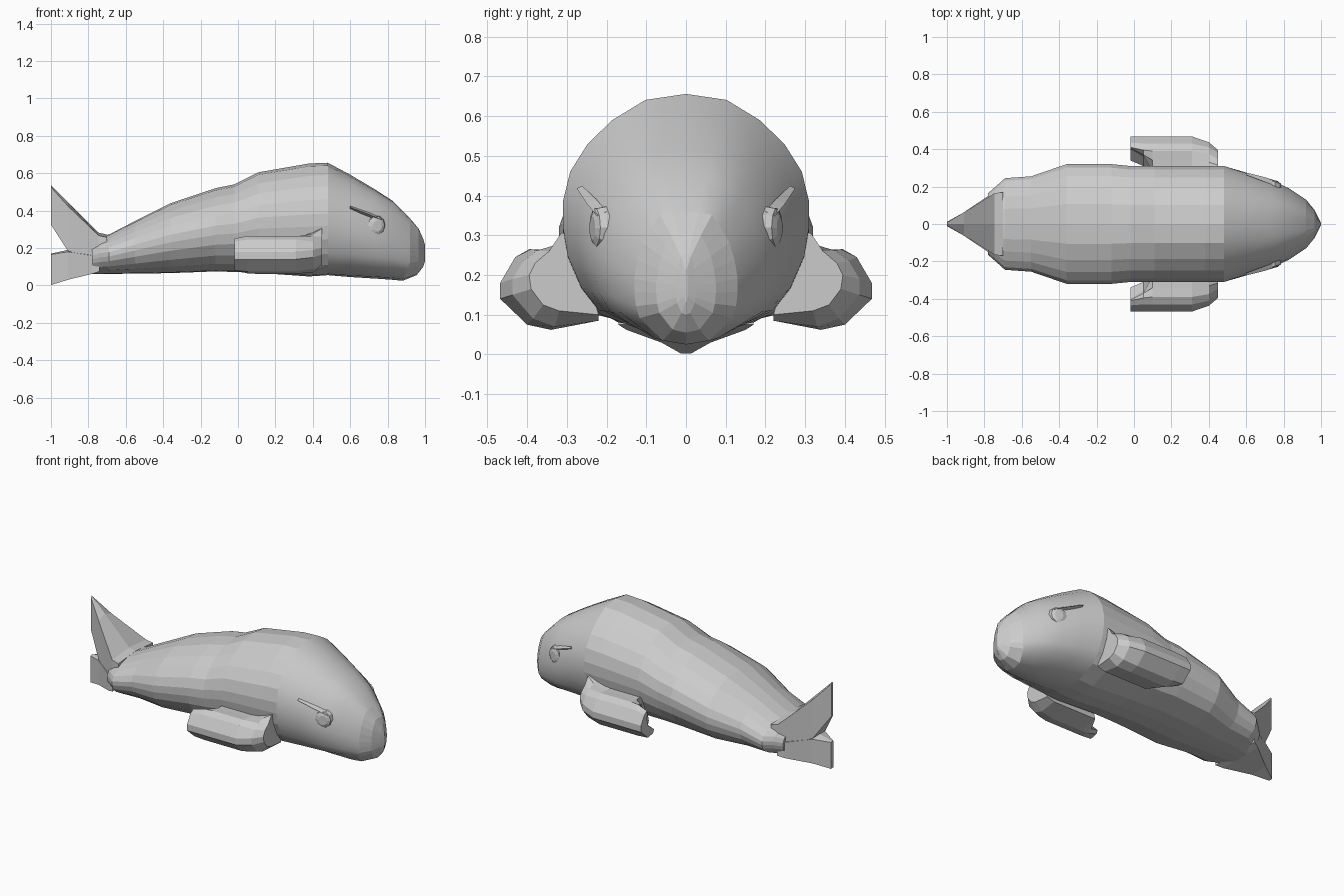
import bpy, bmesh, math
from mathutils import Vector


def loft(name, rings, cap_start=True, cap_end=True, smooth=False, mirror=False):
    """Skin a list of rings holding equal numbers of points."""
    bm = bmesh.new()
    loops = [[bm.verts.new(p) for p in r] for r in rings]
    n = len(loops[0])
    for a, b in zip(loops, loops[1:]):
        for i in range(n):
            j = (i + 1) % n
            bm.faces.new((a[i], a[j], b[j], b[i]))
    if cap_start:
        bm.faces.new(loops[0][::-1])
    if cap_end:
        bm.faces.new(loops[-1])
    bmesh.ops.recalc_face_normals(bm, faces=bm.faces)
    me = bpy.data.meshes.new(name)
    bm.to_mesh(me)
    bm.free()
    ob = bpy.data.objects.new(name, me)
    bpy.context.collection.objects.link(ob)
    if mirror:
        m = ob.modifiers.new("Mirror", 'MIRROR')
        m.use_axis = (False, True, False)
    if smooth:
        for p in me.polygons:
            p.use_smooth = True
    return ob


# Unit half-sections (side, height), from back to belly
BODY = [(0, 1), (.33, .975), (.6, .89), (.8, .79), (.94, .675), (1, .55),
        (1, .44), (.96, .32), (.85, .19), (.7, .09), (.3, .01), (0, 0)]
SNOUT = [(0, 1), (.25, 1), (.5, .98), (.68, .88), (.84, .77), (.94, .64),
         (1, .5), (1, .4), (.97, .29), (.9, .2), (.45, .03), (0, 0)]


def section(x, w, z0, z1, k=0.0, lean=0.0):
    """Full ring at x; k blends body to snout, lean pulls the belly back."""
    half = []
    for (a, b), (c, d) in zip(BODY, SNOUT):
        u, v = a + (c - a) * k, b + (d - b) * k
        half.append((x - lean * max(0, .3 - v) / .3, u * w, z0 + (z1 - z0) * v))
    return half + [(px, -py, pz) for px, py, pz in half[-2:0:-1]]


# Faceted body: x, half width, belly, back
body_data = [(-.78, .165, .06, .24), (-.74, .20, .06, .265), (-.69, .245, .062, .272),
             (-.55, .255, .063, .345), (-.36, .32, .066, .44), (-.12, .32, .075, .52),
             (-.02, .31, .072, .54), (.11, .31, .067, .605), (.38, .31, .048, .652),
             (.48, .31, .055, .656)]
loft("body", [section(*d) for d in body_data], cap_end=False)

# Smooth head
head_data = [(.48, .31, .055, .656, 0), (.60, .275, .045, .592, .25),
             (.73, .238, .037, .515, .5), (.83, .19, .03, .45, .8),
             (.92, .13, .025, .358, 1, .04)]
loft("head", [section(*d) for d in head_data], False, False, smooth=True)

# Faceted snout tapering to an upright ridge
snout_data = [(.92, .13, .025, .358, 1, .04), (.965, .075, .055, .305, 1, .01),
              (.99, .025, .1, .25, 1), (1.0, .004, .13, .215, 1)]
loft("snout", [section(*d) for d in snout_data], cap_start=False)


# Tail fins: wedges in the upright plane
def fin_ring(x, w, z0, z1, roof):
    return [(x, 0, z1), (x, w, z1 - roof), (x, w, z0), (x, 0, z0), (x, -w, z0), (x, -w, z1 - roof)]


loft("upper_tail_fin", [fin_ring(-.70, .17, .13, .272, .015), fin_ring(-.745, .165, .13, .282, .015),
                        fin_ring(-.91, .062, .185, .445, .02), fin_ring(-1, .008, .325, .535, .01)])
loft("lower_tail_fin", [fin_ring(-.74, .17, .075, .19, .01), fin_ring(-.78, .15, .062, .17, .01),
                        fin_ring(-.91, .062, .03, .19, .01), fin_ring(-1, .012, .002, .17, .005)])

# Flippers: hooked plate, open on the inside at the rear; (y, z) points
full = [(.28, .26), (.34, .262), (.39, .265), (.43, .245), (.468, .18),
        (.468, .14), (.40, .075), (.34, .062), (.22, .085), (.24, .17)]
rear = [(.41, .20), (.405, .225), (.41, .25), (.435, .235), (.468, .18),
        (.468, .14), (.40, .08), (.35, .09), (.34, .11), (.40, .155)]
mid = [(.37, .20), (.37, .255), (.395, .265), (.43, .245), (.468, .18),
       (.468, .14), (.40, .075), (.34, .065), (.31, .08), (.36, .15)]
shoulder = [(.28, .29), (.33, .275), (.375, .262), (.41, .235), (.437, .19),
            (.437, .15), (.385, .09), (.33, .07), (.22, .085), (.24, .17)]
front = [(.28, .31), (.315, .305), (.345, .26), (.38, .23), (.395, .2),
         (.39, .165), (.36, .125), (.32, .11), (.22, .10), (.24, .17)]
stations = [(-.02, rear), (.05, mid), (.10, full), (.31, full), (.40, shoulder), (.45, front)]
loft("flippers", [[(x, y, z) for y, z in pts] for x, pts in stations], mirror=True)


# Eyes with brow folds above them
def oval(x, y, z, rx, rz, n=10):
    return [(x + rx * math.cos(2 * math.pi * i / n), y - .3 * rx * math.cos(2 * math.pi * i / n),
             z + rz * math.sin(2 * math.pi * i / n)) for i in range(n)]


loft("eyes", [oval(.74, .205, .32, .048, .055), oval(.74, .229, .32, .045, .05),
              oval(.745, .236, .318, .025, .03)], mirror=True)
loft("brows", [[(.60, .262, .425), (.60, .275, .418), (.60, .262, .41)],
               [(.70, .225, .39), (.70, .25, .38), (.70, .225, .365)],
               [(.77, .20, .36), (.77, .225, .35), (.77, .20, .335)]], mirror=True)
